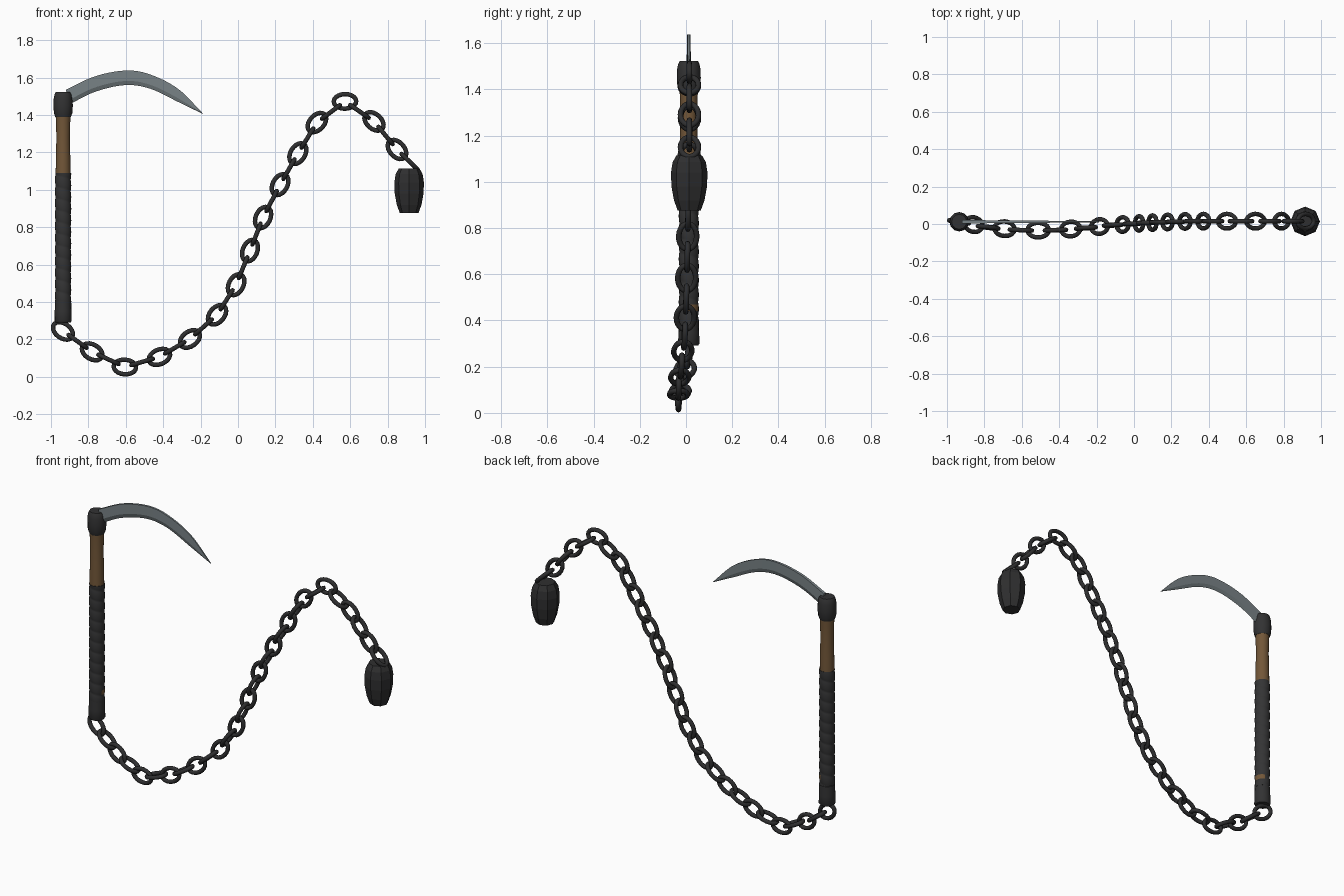
import bpy, bmesh, math
from mathutils import Vector

if "Cube" in bpy.data.objects:
    bpy.data.objects.remove(bpy.data.objects["Cube"])


def material(name, rgb):
    m = bpy.data.materials.new(name)
    m.diffuse_color = (*rgb, 1)
    m.use_nodes = True
    m.node_tree.nodes["Principled BSDF"].inputs["Base Color"].default_value = m.diffuse_color
    return m


WOOD = material("brown wood", (0.17, 0.095, 0.04))
WRAP = material("dark wrap", (0.034, 0.034, 0.035))
IRON = material("dark iron", (0.028, 0.028, 0.029))
FERRULE = material("dark ferrule", (0.032, 0.032, 0.033))
STEEL = material("blade steel", (0.19, 0.225, 0.24))
EDGE = material("blade edge steel", (0.16, 0.19, 0.20))

HX, HY = -0.935, 0.012          # handle axis


def finish(name, verts, faces, mats, angle=40):
    me = bpy.data.meshes.new(name)
    me.from_pydata([tuple(v) for v in verts], [], faces)
    bm = bmesh.new()
    bm.from_mesh(me)
    bmesh.ops.remove_doubles(bm, verts=bm.verts, dist=1e-5)
    bmesh.ops.recalc_face_normals(bm, faces=bm.faces)
    bm.to_mesh(me)
    bm.free()
    for m in mats:
        me.materials.append(m)
    if angle:
        me.shade_smooth()
        me.set_sharp_from_angle(angle=math.radians(angle))
    ob = bpy.data.objects.new(name, me)
    bpy.context.collection.objects.link(ob)
    return ob


def lathe(name, x, y, profile, sides, mats, angle=40, ripple=None):
    """Turned solid from (radius, z) pairs; ripple adds to the radius."""
    verts, faces = [], []
    for r, z in profile:
        for k in range(sides):
            a = 2 * math.pi * k / sides
            rr = r + (ripple(a, z) if ripple else 0)
            verts.append((x + rr * math.cos(a), y + rr * math.sin(a), z))
    for i in range(len(profile) - 1):
        for k in range(sides):
            n = (k + 1) % sides
            faces.append((i * sides + k, i * sides + n, (i + 1) * sides + n, (i + 1) * sides + k))
    faces.append(tuple(range(sides)))
    faces.append(tuple(range((len(profile) - 1) * sides, len(profile) * sides)))
    return finish(name, verts, faces, mats, angle)


# Handle: wooden shaft, top and bottom ferrules
lathe("handle_shaft", HX, HY, [(0.038, 0.32), (0.038, 0.9), (0.040, 1.08), (0.0385, 1.17),
      (0.036, 1.28), (0.038, 1.36), (0.041, 1.42)], 20, [WOOD])
lathe("top_ferrule", HX, HY, [(0.042, 1.39), (0.049, 1.41), (0.052, 1.45), (0.050, 1.49),
      (0.046, 1.51), (0.040, 1.522)], 12, [FERRULE])
lathe("bottom_ferrule", HX, HY, [(0.040, 0.291), (0.046, 0.30), (0.045, 0.35),
      (0.043, 0.41), (0.038, 0.415)], 16, [FERRULE])

# Spiral cord wrap, with a small gap where wood shows
PITCH = 0.062
rows = 150
wrap = lathe("handle_wrap", HX, HY, [(0.0395, 0.40 + 0.69 * i / rows) for i in range(rows + 1)], 20,
             [WRAP, WOOD], 50,
             lambda a, z: 0.004 * abs(math.sin(math.pi * (z / PITCH + a / (2 * math.pi)))) ** 0.6)
for f in wrap.data.polygons:
    d = f.center - Vector((HX, HY, 0.455))
    if abs(d.z) < 0.012 and d.x > 0.015 and d.y > -0.01:
        f.material_index = 1


# Curved blade: spine and cutting edge curves, bevelled cross-section
def spline(pts, t):
    p = [Vector(q) for q in pts]
    p = [2 * p[0] - p[1]] + p + [2 * p[-1] - p[-2]]
    s = t * (len(pts) - 1)
    i = min(int(s), len(pts) - 2)
    u = s - i
    a, b, c, d = p[i:i + 4]
    return 0.5 * (2 * b + (c - a) * u + (2 * a - 5 * b + 4 * c - d) * u * u + (3 * b - a - 3 * c + d) * u ** 3)


SPINE = [(-0.92, 1.535), (-0.765, 1.607), (-0.60, 1.638), (-0.47, 1.617), (-0.32, 1.54), (-0.187, 1.408)]
CUT = [(-0.905, 1.455), (-0.765, 1.524), (-0.605, 1.56), (-0.47, 1.541), (-0.32, 1.47), (-0.188, 1.406)]
verts, faces, N = [], [], 28
for i in range(N + 1):
    t = i / N
    s, c = spline(SPINE, t), spline(CUT, t)
    m = s.lerp(c, 0.72)
    h = 0.009 * (1 - 0.65 * t)
    for p, y in ((s, -h), (m, -h), (c, 0), (m, h), (s, h)):
        verts.append((p.x, HY + y, p.y))
for i in range(N):
    for k in range(5):
        n = (k + 1) % 5
        faces.append((i * 5 + k, i * 5 + n, i * 5 + 5 + n, i * 5 + 5 + k))
faces += [tuple(range(5)), tuple(range(N * 5, N * 5 + 5))]
blade = finish("blade", verts, faces, [STEEL, EDGE], 10)
for f in blade.data.polygons:
    if abs(f.normal.y) > 0.3 and abs(f.normal.y) < 0.985:
        f.material_index = 1


# Chain links
def link(name, c, t, w, a=0.060, b=0.039, r=0.012, major=20, minor=8):
    n = t.cross(w)
    verts, faces = [], []
    for i in range(major):
        th = 2 * math.pi * i / major
        co, si = math.cos(th), math.sin(th)
        out = (t * (co / a) + w * (si / b)).normalized()
        for j in range(minor):
            ph = 2 * math.pi * j / minor
            verts.append(c + t * a * co + w * b * si + out * r * math.cos(ph) + n * r * math.sin(ph))
            i2, j2 = (i + 1) % major, (j + 1) % minor
            faces.append((i * minor + j, i2 * minor + j, i2 * minor + j2, i * minor + j2))
    finish(name, verts, faces, [IRON], 50)


def sway(x):                     # depth of the chain along its run
    pts = [(-0.94, 0.012), (-0.78, -0.018), (-0.55, -0.037), (-0.34, -0.03), (-0.1, -0.005),
           (0.1, 0.008), (0.3, 0.015), (1.2, 0.015)]
    for (x0, y0), (x1, y1) in zip(pts, pts[1:]):
        if x <= x1:
            return y0 + (y1 - y0) * (x - x0) / (x1 - x0)


PATH = [(-0.936, 0.246), (-0.78, 0.134), (-0.605, 0.053), (-0.42, 0.107), (-0.257, 0.203),
        (-0.112, 0.332), (-0.010, 0.493), (0.064, 0.675), (0.134, 0.852), (0.225, 1.028),
        (0.32, 1.194), (0.422, 1.36), (0.572, 1.473), (0.727, 1.366), (0.85, 1.216), (0.985, 1.085)]
P = [Vector((x, sway(x), z)) for x, z in PATH]
Y = Vector((0, 1, 0))
for i in range(len(P) - 1):
    # link seen face-on from the front
    t = ((P[i + 1] - P[i]).normalized() + (P[i] - P[max(i - 1, 0)]).normalized()).normalized()
    link(f"chain_link_{2 * i + 1}", P[i], t, t.cross(Y).normalized())
    # link turned a quarter
    t = (P[i + 1] - P[i]).normalized()
    w = (Y - t * t.dot(Y)).normalized()
    link(f"chain_link_{2 * i + 2}", (P[i] + P[i + 1]) / 2, t, w)

# Faceted iron weight at the chain's end
lathe("chain_weight", 0.915, 0.014, [(0.050, 0.876), (0.066, 0.92), (0.077, 0.98), (0.079, 1.04),
      (0.072, 1.085), (0.055, 1.115)], 8, [IRON], 0)
